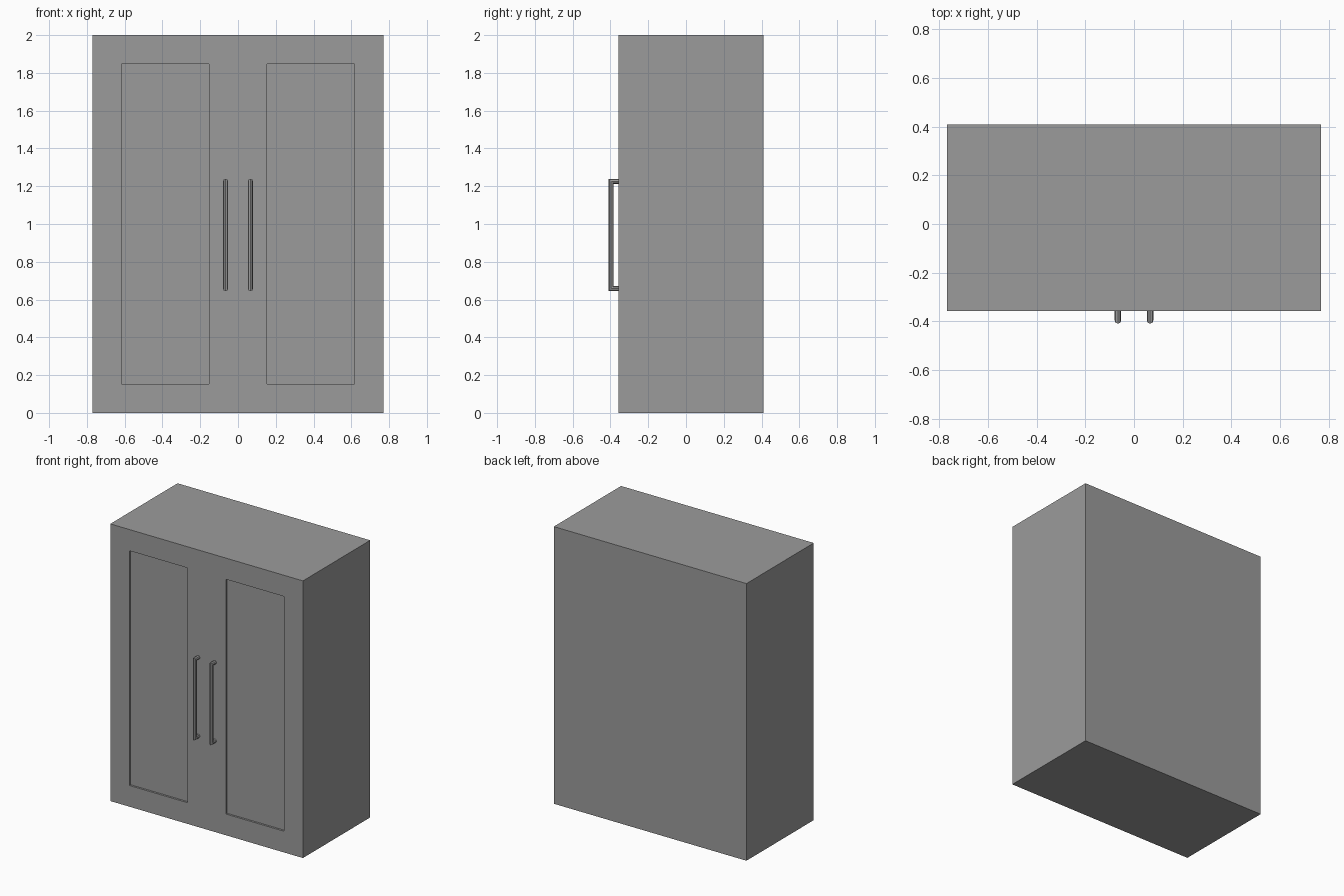
import bpy, bmesh, math
from mathutils import Vector

if "Cube" in bpy.data.objects:
    bpy.data.objects.remove(bpy.data.objects["Cube"])

W, FRONT, BACK, H = 0.769, -0.358, 0.409, 2.0
FRAME, DEPTH = 0.153, 0.014

# Dark grey paint shared by all parts
grey = bpy.data.materials.new("dark_grey")
grey.diffuse_color = (0.33, 0.33, 0.33, 1)
grey.use_nodes = True
grey.node_tree.nodes["Principled BSDF"].inputs["Base Color"].default_value = grey.diffuse_color


def add_object(name, bm):
    bmesh.ops.recalc_face_normals(bm, faces=bm.faces)
    mesh = bpy.data.meshes.new(name)
    bm.to_mesh(mesh)
    bm.free()
    mesh.materials.append(grey)
    obj = bpy.data.objects.new(name, mesh)
    bpy.context.collection.objects.link(obj)


# Cabinet body: box split down the middle, each door face inset and recessed
bm = bmesh.new()
bmesh.ops.create_cube(bm, size=1)
for v in bm.verts:
    v.co = Vector((v.co.x * 2 * W,
                   FRONT if v.co.y < 0 else BACK,
                   (v.co.z + 0.5) * H))
bmesh.ops.bisect_plane(bm, geom=bm.verts[:] + bm.edges[:] + bm.faces[:],
                       plane_co=(0, 0, 0), plane_no=(1, 0, 0))
bm.normal_update()
doors = [f for f in bm.faces if f.normal.y < -0.9]
# First inset makes the frame, second makes the upright recess walls
bmesh.ops.inset_individual(bm, faces=doors, thickness=FRAME,
                           use_even_offset=True)
bmesh.ops.inset_individual(bm, faces=doors, thickness=0, depth=-DEPTH,
                           use_even_offset=True)
add_object("cabinet_body", bm)


# Handle: octagonal bar swept along a mitred U-shaped path
def make_handle(name, x, sides=8, r=0.0133):
    y, low, high = -0.41 + r, 0.645 + r, 1.239 - r
    root = FRONT + 0.003
    path = [((root, low), (0, 1)), ((y, low), (1, 1)),
            ((y, high), (1, -1)), ((root, high), (0, -1))]
    bm = bmesh.new()
    rings = []
    for (py, pz), (ny, nz) in path:
        ring = []
        for i in range(sides):
            a = 2 * math.pi * i / sides
            s = r * math.sin(a)
            ring.append(bm.verts.new((x + r * math.cos(a),
                                      py + ny * s, pz + nz * s)))
        rings.append(ring)
    for a, b in zip(rings, rings[1:]):
        for i in range(sides):
            j = (i + 1) % sides
            bm.faces.new((a[i], a[j], b[j], b[i]))
    bm.faces.new(rings[0])
    bm.faces.new(rings[-1])
    add_object(name, bm)


for side, sign in (("left", -1), ("right", 1)):
    make_handle(side + "_handle", sign * 0.066)
